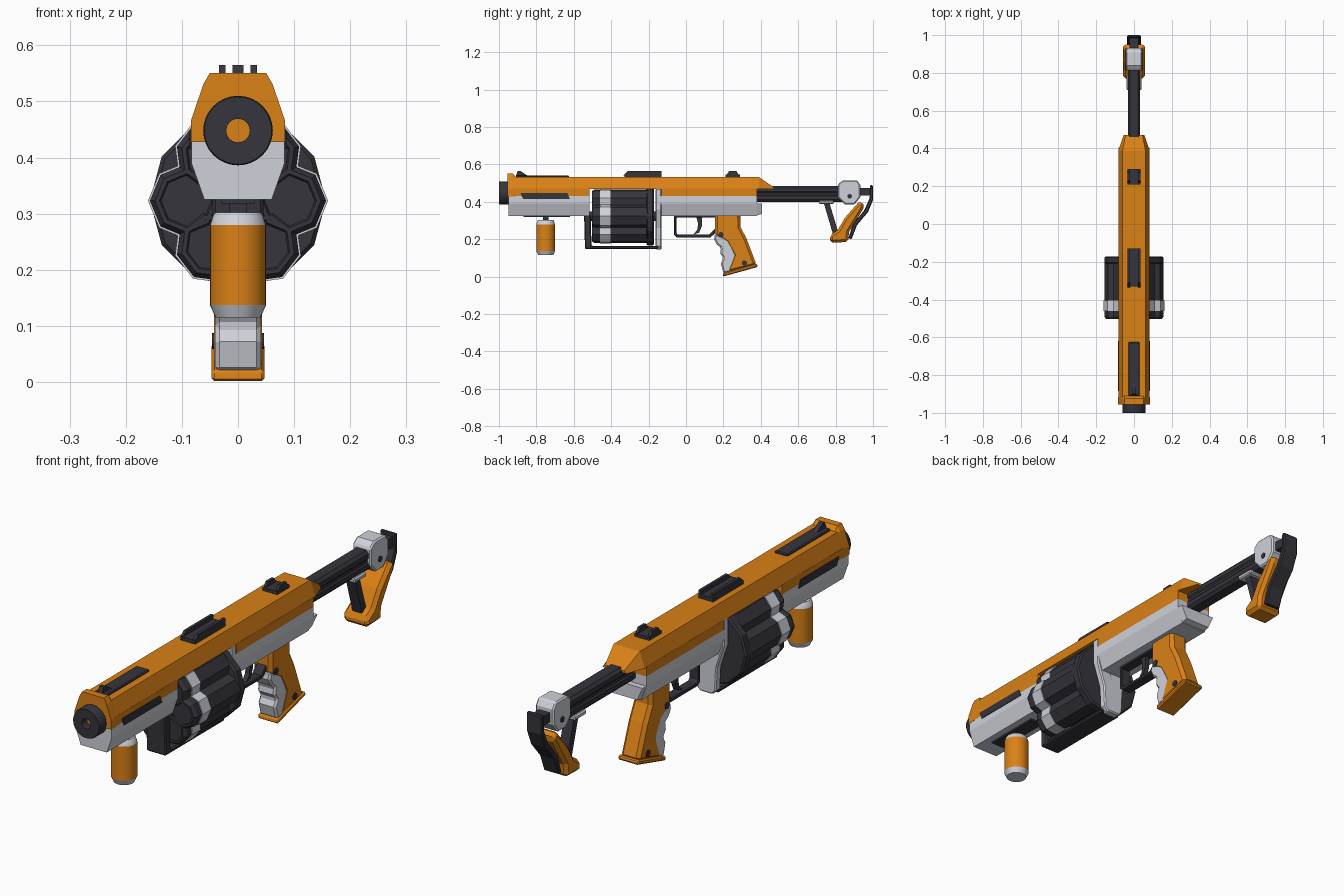
import bpy, bmesh, math
from math import sin, cos, pi, radians


def material(name, rgb):
    m = bpy.data.materials.new(name)
    m.diffuse_color = (*rgb, 1)
    return m


ORANGE = material("orange", (0.70, 0.22, 0.008))
DARK = material("charcoal", (0.035, 0.035, 0.045))
LIGHT = material("light_grey", (0.62, 0.64, 0.70))


def loft(name, rings, mat, bevel=0.0, smooth=None):
    """Skin a list of equal-length vertex rings and cap both ends."""
    bm = bmesh.new()
    vs = [[bm.verts.new(p) for p in r] for r in rings]
    n = len(vs[0])
    for a, b in zip(vs, vs[1:]):
        for i in range(n):
            bm.faces.new((a[i], a[(i + 1) % n], b[(i + 1) % n], b[i]))
    bm.faces.new(vs[0])
    bm.faces.new(vs[-1])
    bmesh.ops.recalc_face_normals(bm, faces=bm.faces)
    me = bpy.data.meshes.new(name)
    bm.to_mesh(me)
    bm.free()
    me.materials.append(mat)
    if smooth:
        me.shade_smooth()
        me.set_sharp_from_angle(angle=radians(smooth))
    ob = bpy.data.objects.new(name, me)
    bpy.context.collection.objects.link(ob)
    if bevel:
        b = ob.modifiers.new("chamfer", "BEVEL")
        b.width, b.segments = bevel, 1
        b.limit_method, b.angle_limit = "ANGLE", radians(50)
    return ob


def prism(name, yz, half, mat, bevel=0.0, x=0.0):
    """Side profile (y, z) extruded across x."""
    return loft(name, [[(x + s * half, y, z) for y, z in yz] for s in (-1, 1)], mat, bevel)


def box(name, y0, y1, z0, z1, half, mat, bevel=0.0, x=0.0):
    return prism(name, [(y0, z0), (y1, z0), (y1, z1), (y0, z1)], half, mat, bevel, x)


def hull(name, sections, mat, bevel=0.0):
    """Sections (y, right-hand half outline in x, z) mirrored in x."""
    return loft(name, [[(x, y, z) for x, z in h] + [(-x, y, z) for x, z in reversed(h)]
                       for y, h in sections], mat, bevel)


def lathe(name, axis, centre, profile, sides, mat, start=0.0, smooth=None):
    """Profile (position, radius) turned about an axis through centre."""
    rings = []
    for p, r in profile:
        ring = []
        for i in range(sides):
            a = start + 2 * pi * i / sides
            u, v = centre[0] + r * cos(a), centre[1] + r * sin(a)
            ring.append({"y": (u, p, v), "z": (u, v, p), "x": (p, u, v)}[axis])
        rings.append(ring)
    return loft(name, rings, mat, smooth=smooth)


# Upper receiver, with the lower cheeks interrupted by the drum opening
top = [(0.083, 0.468), (0.06, 0.532)]
hull("upper_shell", [(-0.93, top), (0.39, top), (0.47, [(0.055, 0.468), (0.045, 0.478)])], ORANGE)
cheek = [(0.083, 0.43), (0.083, 0.47)]
hull("front_cheek", [(-0.93, cheek), (-0.515, cheek)], ORANGE)
hull("rear_cheek", [(-0.13, cheek), (0.38, cheek)], ORANGE)
nose = [(0.084, 0.428), (0.084, 0.465), (0.062, 0.53), (0.05, 0.551)]
hull("nose_block", [(-0.955, nose), (-0.925, nose),
                    (-0.91, [(0.083, 0.43), (0.083, 0.465), (0.061, 0.528), (0.05, 0.532)])], ORANGE)

# Lower receiver
low = [(0.06, 0.325), (0.083, 0.39), (0.083, 0.43)]
hull("front_lower_shell", [(-0.95, low), (-0.515, low)], LIGHT)
hull("rear_lower_shell", [(-0.14, low), (0.38, low)], LIGHT)
hull("rear_lip", [(0.37, low[:2]), (0.405, [(0.058, 0.335), (0.083, 0.39)])], LIGHT)

# Muzzle and bore plug
lathe("muzzle", "y", (0, 0.448), [(-0.93, 0.062), (-0.995, 0.062), (-1, 0.06), (-1, 0.021),
                                  (-0.955, 0.021)], 32, DARK, smooth=30)
lathe("bore_plug", "y", (0, 0.448), [(-0.965, 0.0215), (-0.95, 0.0215)], 24, ORANGE)

# Side vents
for s in (-1, 1):
    prism("side_vent", [(-0.885, 0.447), (-0.87, 0.415), (-0.62, 0.415), (-0.635, 0.447)],
          0.003, DARK, x=s * 0.083)

# Sights and top rails
box("front_rail", -0.91, -0.625, 0.525, 0.54, 0.03, DARK, 0.004)
prism("front_sight", [(-0.91, 0.535), (-0.84, 0.535), (-0.885, 0.565), (-0.9, 0.565)], 0.01, DARK)
box("middle_rail", -0.33, -0.13, 0.525, 0.548, 0.034, DARK)
box("rear_sight_base", 0.21, 0.29, 0.525, 0.545, 0.034, DARK)
for s in (-1, 1):
    prism("middle_rail_ridge", [(-0.335, 0.54), (-0.13, 0.54), (-0.13, 0.565), (-0.31, 0.565)],
          0.006, DARK, x=s * 0.028)
    prism("rear_sight_ear", [(0.215, 0.54), (0.285, 0.54), (0.27, 0.564), (0.23, 0.564)],
          0.006, DARK, x=s * 0.028)

# Revolving drum: six faceted chambers with bands, back plate and axle
AXIS = 0.323
for i in range(6):
    a = i * pi / 3
    c = (0.092 * cos(a), AXIS + 0.092 * sin(a))
    lathe("chamber", "y", c, [(-0.2, 0.065), (-0.49, 0.065), (-0.503, 0.056), (-0.503, 0.048),
                              (-0.498, 0.045)], 8, DARK, a)
    lathe("chamber_band", "y", c, [(-0.46, 0.0685), (-0.405, 0.0685)], 8, LIGHT, a)
lathe("drum_core", "y", (0, AXIS), [(-0.49, 0.085), (-0.2, 0.085)], 12, DARK)
lathe("drum_back_plate", "y", (0, AXIS), [(-0.212, 0.15), (-0.205, 0.157), (-0.178, 0.157),
                                          (-0.172, 0.15)], 12, DARK)
lathe("drum_axle", "y", (0, AXIS), [(-0.54, 0.025), (-0.13, 0.025)], 16, DARK)

# Drum cradle
prism("drum_cradle", [(-0.545, 0.33), (-0.54, 0.148), (-0.15, 0.148), (-0.15, 0.165),
                      (-0.505, 0.165), (-0.51, 0.33)], 0.045, DARK, 0.005)
plate = [(0.03, 0.146), (0.045, 0.165), (0.05, 0.26), (0.083, 0.36), (0.083, 0.47)]
hull("cradle_rear_plate", [(-0.163, plate), (-0.13, plate)], LIGHT, 0.005)

# Foregrip
box("underside_rail", -0.87, -0.62, 0.318, 0.334, 0.03, DARK)
box("foregrip_stem", -0.765, -0.735, 0.28, 0.33, 0.015, DARK)
G = (0, -0.75)
lathe("foregrip", "z", G, [(0.137, 0.05), (0.28, 0.05)], 32, ORANGE, smooth=30)
lathe("foregrip_top_cap", "z", G, [(0.28, 0.05), (0.298, 0.044), (0.302, 0.04)], 32, LIGHT, smooth=30)
lathe("foregrip_bottom_cap", "z", G, [(0.115, 0.04), (0.137, 0.05)], 32, LIGHT, smooth=30)

# Trigger and guard
prism("trigger_guard", [(-0.065, 0.335), (-0.065, 0.225), (-0.05, 0.21), (0.13, 0.21), (0.165, 0.24),
                        (0.16, 0.26), (0.125, 0.225), (-0.045, 0.225), (-0.052, 0.235),
                        (-0.052, 0.315), (0.16, 0.315), (0.16, 0.335)], 0.022, DARK, 0.003)
prism("trigger", [(0.055, 0.32), (0.085, 0.32), (0.085, 0.27), (0.07, 0.235), (0.04, 0.225),
                  (0.06, 0.25), (0.065, 0.28)], 0.01, DARK)

# Pistol grip
prism("pistol_grip", [(0.155, 0.34), (0.29, 0.34), (0.292, 0.265), (0.325, 0.2), (0.378, 0.06),
                      (0.212, 0.018), (0.25, 0.115), (0.215, 0.18), (0.155, 0.22)], 0.043, ORANGE, 0.014)
prism("finger_grip", [(0.155, 0.23), (0.15, 0.2), (0.165, 0.172), (0.187, 0.155), (0.183, 0.125),
                      (0.2, 0.1), (0.186, 0.072), (0.2, 0.018), (0.24, 0.025), (0.27, 0.115),
                      (0.23, 0.2)], 0.041, LIGHT, 0.008)
prism("grip_base", [(0.196, 0.0), (0.384, 0.052), (0.378, 0.07), (0.198, 0.02)], 0.047, ORANGE, 0.005)
for y, z in ((0.187, 0.225), (0.312, 0.073)):
    lathe("grip_screw", "x", (y, z), [(-0.046, 0.014), (0.046, 0.014)], 16, DARK)

# Shoulder stock: tube, bracket, strut, hook and butt pad
tube = [(0.022, 0.4), (0.033, 0.412), (0.033, 0.43), (0.028, 0.437), (0.028, 0.448),
        (0.033, 0.455), (0.033, 0.473), (0.022, 0.485)]
hull("stock_tube", [(0.36, tube), (0.85, tube)], DARK)
box("stock_tube_end", 0.9, 0.985, 0.435, 0.475, 0.025, DARK)
prism("stock_bracket", [(0.813, 0.495), (0.84, 0.515), (0.915, 0.515), (0.932, 0.49), (0.932, 0.425),
                        (0.9, 0.385), (0.85, 0.385), (0.813, 0.425)], 0.042, LIGHT, 0.006)
lathe("bracket_pin", "x", (0.875, 0.43), [(-0.045, 0.012), (0.045, 0.012)], 16, DARK)
box("stock_latch", 0.71, 0.79, 0.388, 0.408, 0.04, LIGHT, 0.005)
prism("stock_strut", [(0.735, 0.4), (0.765, 0.4), (0.815, 0.235), (0.785, 0.23)], 0.022, DARK)
prism("stock_hook", [(0.945, 0.4), (0.955, 0.375), (0.872, 0.24), (0.866, 0.185), (0.77, 0.182),
                     (0.77, 0.222), (0.812, 0.25), (0.85, 0.315), (0.92, 0.395)], 0.058, ORANGE, 0.014)
prism("butt_pad", [(0.985, 0.49), (1.0, 0.488), (1.0, 0.41), (0.973, 0.345), (0.914, 0.275),
                   (0.885, 0.2), (0.868, 0.205), (0.895, 0.285), (0.953, 0.355), (0.982, 0.42)],
      0.036, DARK, 0.004)
